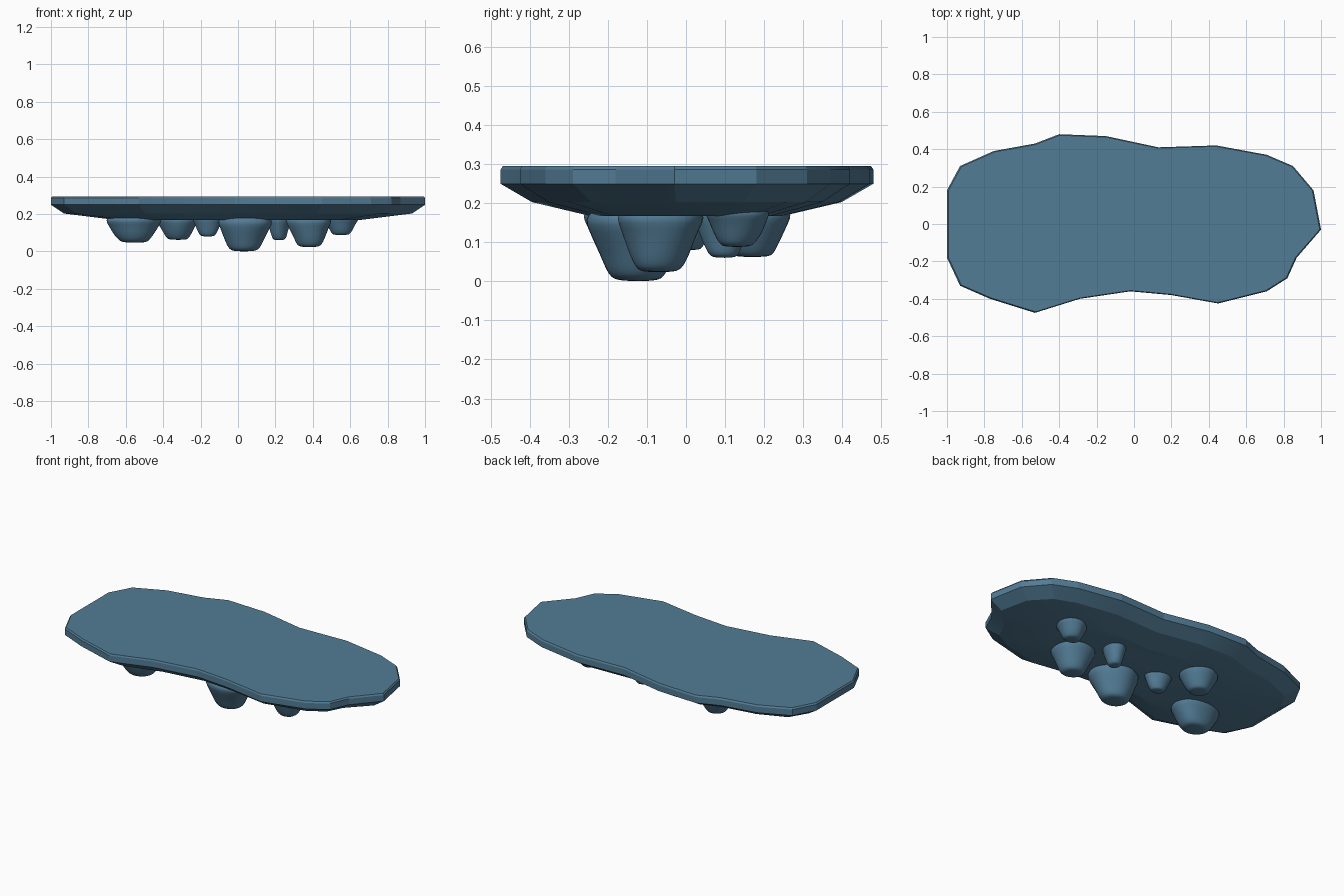
import bpy, bmesh, math, random

if "Cube" in bpy.data.objects:
    bpy.data.objects.remove(bpy.data.objects["Cube"])

random.seed(4)
mat = bpy.data.materials.new("slate_blue")
mat.diffuse_color = (0.085, 0.2, 0.3, 1)
mat.use_nodes = True
mat.node_tree.nodes["Principled BSDF"].inputs["Base Color"].default_value = mat.diffuse_color

OUTLINE = [(1, -.03), (.96, .18), (.85, .31), (.71, .37), (.44, .42), (.13, .41),
           (-.15, .47), (-.40, .48), (-.53, .43), (-.75, .39), (-.93, .31), (-1, .18),
           (-1, -.18), (-.93, -.33), (-.77, -.40), (-.53, -.475), (-.29, -.40),
           (-.02, -.36), (.20, -.38), (.45, -.425), (.71, -.36), (.82, -.29), (.87, -.18)]


def loft(name, rings, angle):
    """Skin a stack of equal-length rings and cap both ends."""
    bm = bmesh.new()
    rows = [[bm.verts.new(p) for p in r] for r in rings]
    n = len(rows[0])
    for a, b in zip(rows, rows[1:]):
        for i in range(n):
            j = (i + 1) % n
            bm.faces.new((a[i], a[j], b[j], b[i]))
    bm.faces.new(rows[0])
    bm.faces.new(rows[-1])
    bmesh.ops.recalc_face_normals(bm, faces=bm.faces[:])
    mesh = bpy.data.meshes.new(name)
    bm.to_mesh(mesh)
    bm.free()
    mesh.materials.append(mat)
    ob = bpy.data.objects.new(name, mesh)
    bpy.context.collection.objects.link(ob)
    bpy.ops.object.select_all(action='DESELECT')
    ob.select_set(True)
    bpy.context.view_layer.objects.active = ob
    bpy.ops.object.shade_smooth_by_angle(angle=math.radians(angle))
    return ob


# Slab: flat top, thin bevel, short wall, chamfered underside
LAYERS = [(.993, .988, .295), (1, 1, .286), (1, 1, .25), (.93, .83, .203), (.65, .52, .168)]
loft("rock_slab", [[(x * sx, y * sy, z) for x, y in OUTLINE] for sx, sy, z in LAYERS], 12)

# Hanging rocks: name, centre x, y, lowest z, half width x, y
ROCKS = [("center_rock", .03, -.12, .0, .18, .145), ("left_front_rock", -.55, -.14, .047, .18, .135),
         ("left_back_rock", -.32, .17, .062, .14, .115), ("left_small_rock", -.16, .01, .08, .085, .075),
         ("right_small_rock", .22, .10, .06, .075, .085), ("right_front_rock", .38, -.07, .023, .14, .13),
         ("right_back_rock", .55, .13, .088, .10, .09)]
PROFILE = [(1.08, 1), (.86, .65), (.68, .32), (.52, .07), (.36, 0)]
SIDES = 8

for name, cx, cy, z0, rx, ry in ROCKS:
    top = .195
    lobes = [random.uniform(.88, 1.14) for _ in range(SIDES)]
    rings = []
    for f, t in PROFILE:
        ring = []
        for i in range(SIDES):
            a = 2 * math.pi * i / SIDES
            k = f * lobes[i] * random.uniform(.94, 1.07)
            ring.append((cx + rx * k * math.cos(a), cy + ry * k * math.sin(a), z0 + (top - z0) * t))
        rings.append(ring)
    rock = loft(name, rings, 60)
    sub = rock.modifiers.new("soften", 'SUBSURF')
    sub.levels = sub.render_levels = 2
